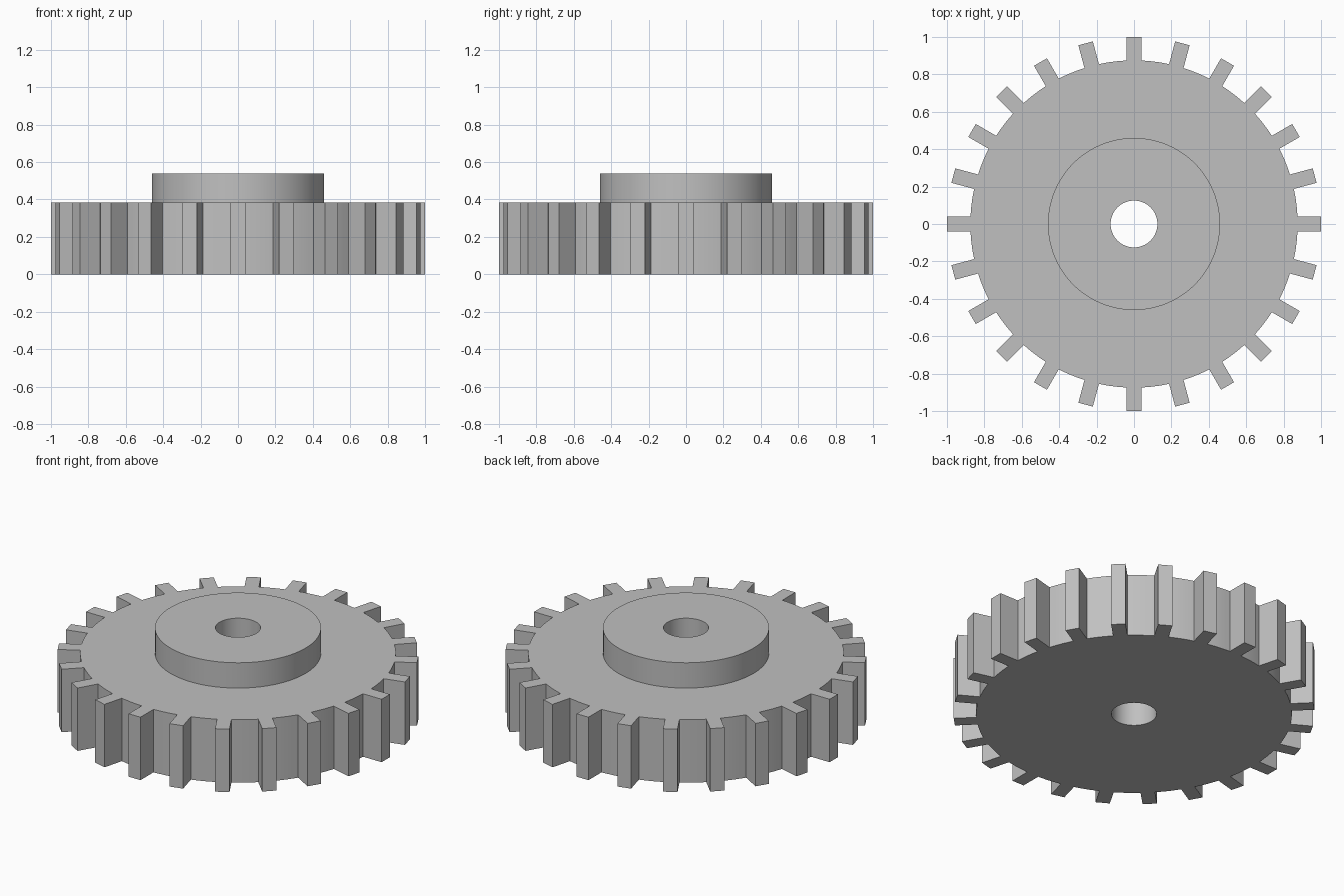
import bpy
import bmesh
from math import cos, sin, asin, sqrt, tau, radians

cube = bpy.data.objects.get("Cube")
if cube:
    bpy.data.objects.remove(cube, do_unlink=True)

TEETH = 24
TOOTH_HALF_WIDTH = 0.04
TIP, ROOT, HUB, BORE = 1.0, 0.875, 0.46, 0.125
FACE_HEIGHT, HUB_HEIGHT = 0.385, 0.54
ARC_POINTS = 4                      # points on each valley between two teeth
PER_TOOTH = ARC_POINTS + 4
COUNT = TEETH * PER_TOOTH


def circle(radius):
    """Even circle, symmetric about each tooth."""
    return [(radius * cos(a), radius * sin(a))
            for a in (tau * (i - 1.5) / COUNT for i in range(COUNT))]


def toothed_outline():
    """Straight-sided teeth joined by round valleys."""
    half = asin(TOOTH_HALF_WIDTH / ROOT)
    root_x = sqrt(ROOT ** 2 - TOOTH_HALF_WIDTH ** 2)
    w = TOOTH_HALF_WIDTH
    step = (tau / TEETH - 2 * half) / (ARC_POINTS + 1)
    unit = [(root_x, -w), (TIP, -w), (TIP, w), (root_x, w)]
    unit += [(ROOT * cos(half + step * k), ROOT * sin(half + step * k))
             for k in range(1, ARC_POINTS + 1)]
    points = []
    for t in range(TEETH):
        c, s = cos(tau * t / TEETH), sin(tau * t / TEETH)
        points += [(x * c - y * s, x * s + y * c) for x, y in unit]
    return points


# Closed loop of rings: underside, teeth, upper face, hub wall, hub top, bore
sections = [
    (circle(BORE), 0),
    (toothed_outline(), 0),
    (toothed_outline(), FACE_HEIGHT),
    (circle(HUB), FACE_HEIGHT),
    (circle(HUB), HUB_HEIGHT),
    (circle(BORE), HUB_HEIGHT),
]
bm = bmesh.new()
rings = [[bm.verts.new((x, y, z)) for x, y in pts] for pts, z in sections]
for a, b in zip(rings, rings[1:] + rings[:1]):
    for i in range(COUNT):
        j = (i + 1) % COUNT
        bm.faces.new((a[i], a[j], b[j], b[i]))
bmesh.ops.recalc_face_normals(bm, faces=bm.faces)

mesh = bpy.data.meshes.new("gear_with_hub")
bm.to_mesh(mesh)
bm.free()
gear = bpy.data.objects.new("gear_with_hub", mesh)
bpy.context.collection.objects.link(gear)

# Plain grey finish
grey = bpy.data.materials.new("plain_grey")
grey.use_nodes = True
colour = (0.53, 0.53, 0.53, 1)
grey.diffuse_color = colour
grey.node_tree.nodes["Principled BSDF"].inputs["Base Color"].default_value = colour
mesh.materials.append(grey)

# Round walls smooth, tooth and rim edges sharp
bpy.ops.object.select_all(action="DESELECT")
gear.select_set(True)
bpy.context.view_layer.objects.active = gear
bpy.ops.object.shade_smooth_by_angle(angle=radians(25))
